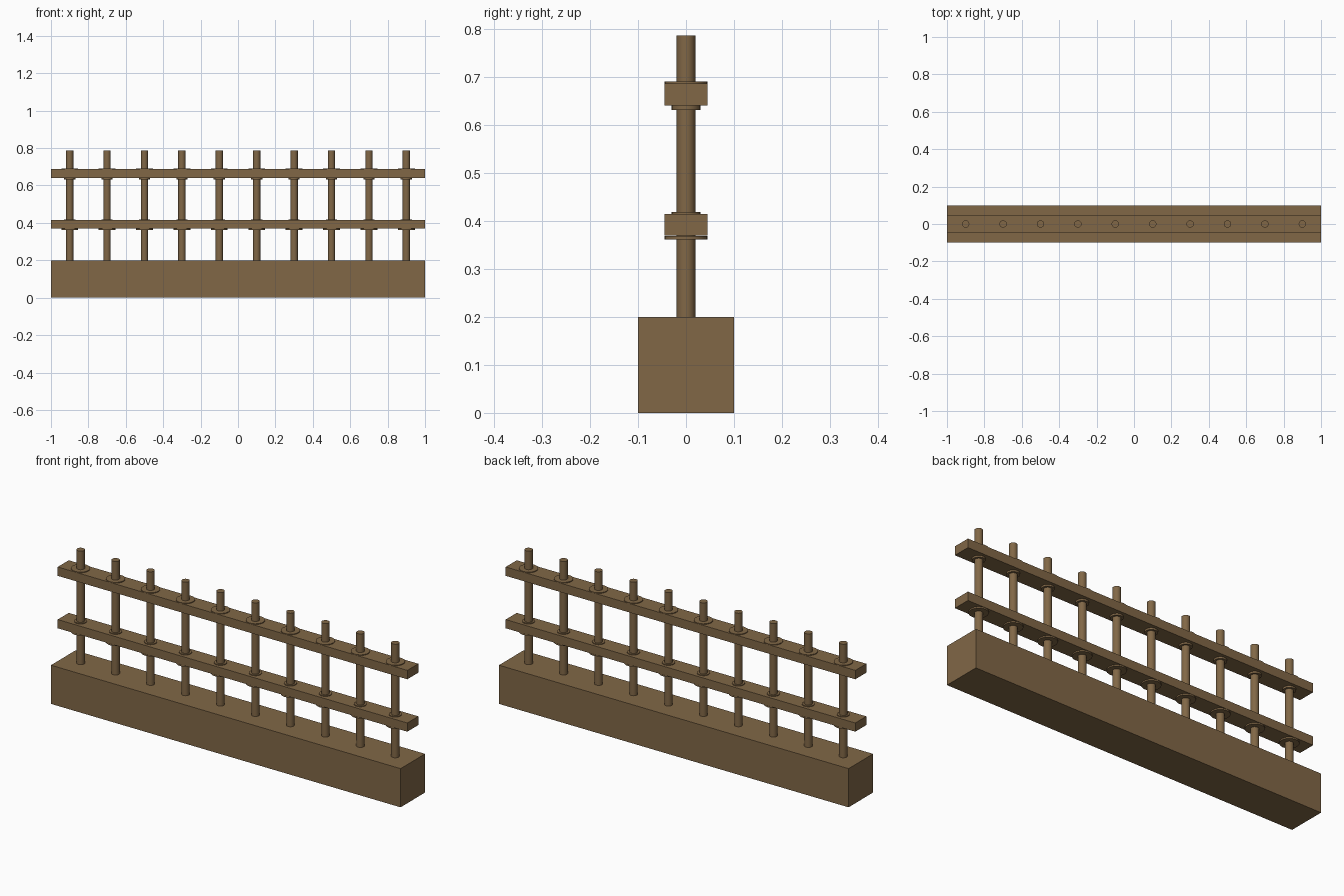
import bpy

if "Cube" in bpy.data.objects:
    bpy.data.objects.remove(bpy.data.objects["Cube"])

brown = bpy.data.materials.new("brown_wood")
brown.diffuse_color = (0.22, 0.137, 0.062, 1)
brown.use_nodes = True
brown.node_tree.nodes["Principled BSDF"].inputs["Base Color"].default_value = brown.diffuse_color


def finish(name):
    o = bpy.context.object
    o.name = name
    o.data.materials.append(brown)
    return o


def box(name, x0, x1, half_y, z0, z1):
    bpy.ops.mesh.primitive_cube_add(size=1, location=((x0 + x1) / 2, 0, (z0 + z1) / 2))
    o = finish(name)
    o.scale = (x1 - x0, 2 * half_y, z1 - z0)
    bpy.ops.object.transform_apply(location=False, rotation=False, scale=True)


def rod(name, x, r, z0, z1, sides=24):
    bpy.ops.mesh.primitive_cylinder_add(vertices=sides, radius=r, depth=z1 - z0,
                                        location=(x, 0, (z0 + z1) / 2))
    finish(name)
    bpy.ops.object.shade_smooth_by_angle(angle=0.6)


# Solid base beam
box("base_beam", -1, 1, 0.1, 0, 0.2)

# Two rails, jointed where the sections meet
joints = [-1, -0.6, -0.4, 0.4, 0.6, 1]
for label, z0, z1 in (("lower", 0.37, 0.415), ("upper", 0.641, 0.687)):
    for a, b in zip(joints, joints[1:]):
        box(label + "_rail", a, b, 0.045, z0, z1)

# Round posts with a thin collar above and below each rail
for i in range(10):
    x = -0.9 + 0.2 * i
    rod("post", x, 0.0195, 0.19, 0.787)
    rod("lower_rail_bottom_collar", x, 0.045, 0.362, 0.369)
    rod("lower_rail_top_collar", x, 0.03, 0.414, 0.419)
    rod("upper_rail_bottom_collar", x, 0.03, 0.632, 0.642)
    rod("upper_rail_top_collar", x, 0.045, 0.686, 0.691)
